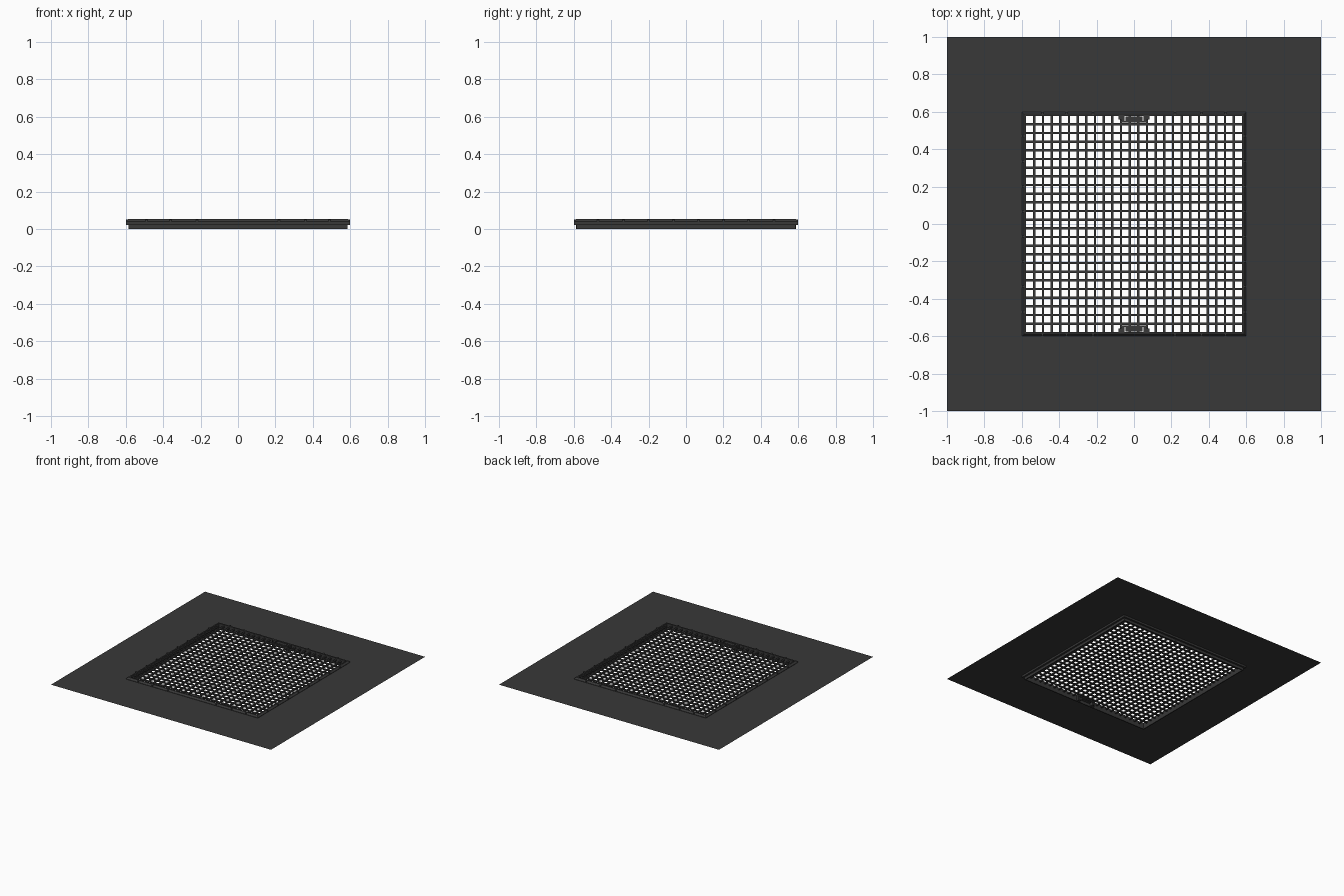
import bpy, bmesh

if "Cube" in bpy.data.objects:
    bpy.data.objects.remove(bpy.data.objects["Cube"])

mat = bpy.data.materials.new("dark_iron")
mat.diffuse_color = (0.04, 0.04, 0.04, 1)
mat.use_nodes = True
mat.node_tree.nodes["Principled BSDF"].inputs["Base Color"].default_value = mat.diffuse_color


def finish(bm, name):
    me = bpy.data.meshes.new(name)
    bm.to_mesh(me)
    bm.free()
    me.materials.append(mat)
    ob = bpy.data.objects.new(name, me)
    bpy.context.collection.objects.link(ob)
    return ob


def square_ring(name, profile, closed=True):
    """Sweep a (half width, height) profile around a square."""
    bm = bmesh.new()
    loops = [[bm.verts.new((sx * r, sy * r, z)) for r, z in profile]
             for sx, sy in ((1, 1), (-1, 1), (-1, -1), (1, -1))]
    n = len(profile)
    for c in range(4):
        a, b = loops[c], loops[(c + 1) % 4]
        for i in range(n if closed else n - 1):
            j = (i + 1) % n
            bm.faces.new((a[i], b[i], b[j], a[j]))
    bmesh.ops.recalc_face_normals(bm, faces=bm.faces)
    if not closed and bm.faces[:][0].normal.z < 0:
        bmesh.ops.reverse_faces(bm, faces=bm.faces[:])
    return finish(bm, name)


def boxes(name, spans):
    """One mesh of boxes, each given as (x0, x1, y0, y1, z0, z1)."""
    bm = bmesh.new()
    for x0, x1, y0, y1, z0, z1 in spans:
        vs = bmesh.ops.create_cube(bm, size=1)["verts"]
        bmesh.ops.scale(bm, vec=(x1 - x0, y1 - y0, z1 - z0), verts=vs)
        bmesh.ops.translate(bm, verts=vs, vec=((x0 + x1) / 2, (y0 + y1) / 2, (z0 + z1) / 2))
    return finish(bm, name)


# Flat surround with a square opening
def surround():
    return square_ring("ground_sheet", [(0.585, 0.037), (1.0, 0.037)], closed=False)


surround()

# Stepped frame with a chamfered outer lip
square_ring("frame", [(0.577, 0.0), (0.585, 0.0), (0.585, 0.021), (0.6, 0.021),
                      (0.6, 0.04), (0.588, 0.052), (0.577, 0.052)])

# Grating: crossing bars, 25 cells each way
E, CELLS, W = 0.579, 25, 0.006
pitch = 2 * E / CELLS
lines = [-E + pitch * i for i in range(1, CELLS)]
boxes("grate_bars_lengthwise", [(p - W, p + W, -E, E, 0.03, 0.041) for p in lines])
boxes("grate_bars_crosswise", [(-E, E, p - W, p + W, 0.031, 0.04) for p in lines])

# Small nubs along the chamfered lip
nubs = []
for s in (-1, 1):
    lo, hi = sorted((s * 0.586, s * 0.6))
    nubs += [(p - 0.005, p + 0.005, lo, hi, 0.036, 0.051)
             for p in (-0.49, -0.36, -0.22, 0.22, 0.36, 0.49)]
    nubs += [(lo, hi, p - 0.005, p + 0.005, 0.036, 0.051)
             for p in (-0.47, -0.335, -0.2, -0.067, 0.067, 0.2, 0.335, 0.47)]
boxes("lip_nubs", nubs)

# Hinge pockets at front and back: side brackets, cross lug and rim
hinge = []
for s in (-1, 1):
    def y(a, b):
        return tuple(sorted((s * a, s * b)))
    for t in (-1, 1):
        x0, x1 = sorted((t * 0.052, t * 0.07))
        hinge.append((x0, x1, *y(0.55, 0.58), 0.004, 0.05))
        x0, x1 = sorted((t * 0.07, t * 0.082))
        hinge.append((x0, x1, *y(0.56, 0.587), 0.0, 0.052))
    hinge.append((-0.045, 0.045, *y(0.552, 0.576), 0.022, 0.046))
    hinge.append((-0.07, 0.07, *y(0.543, 0.55), 0.025, 0.045))
boxes("hinge_lugs", hinge)
